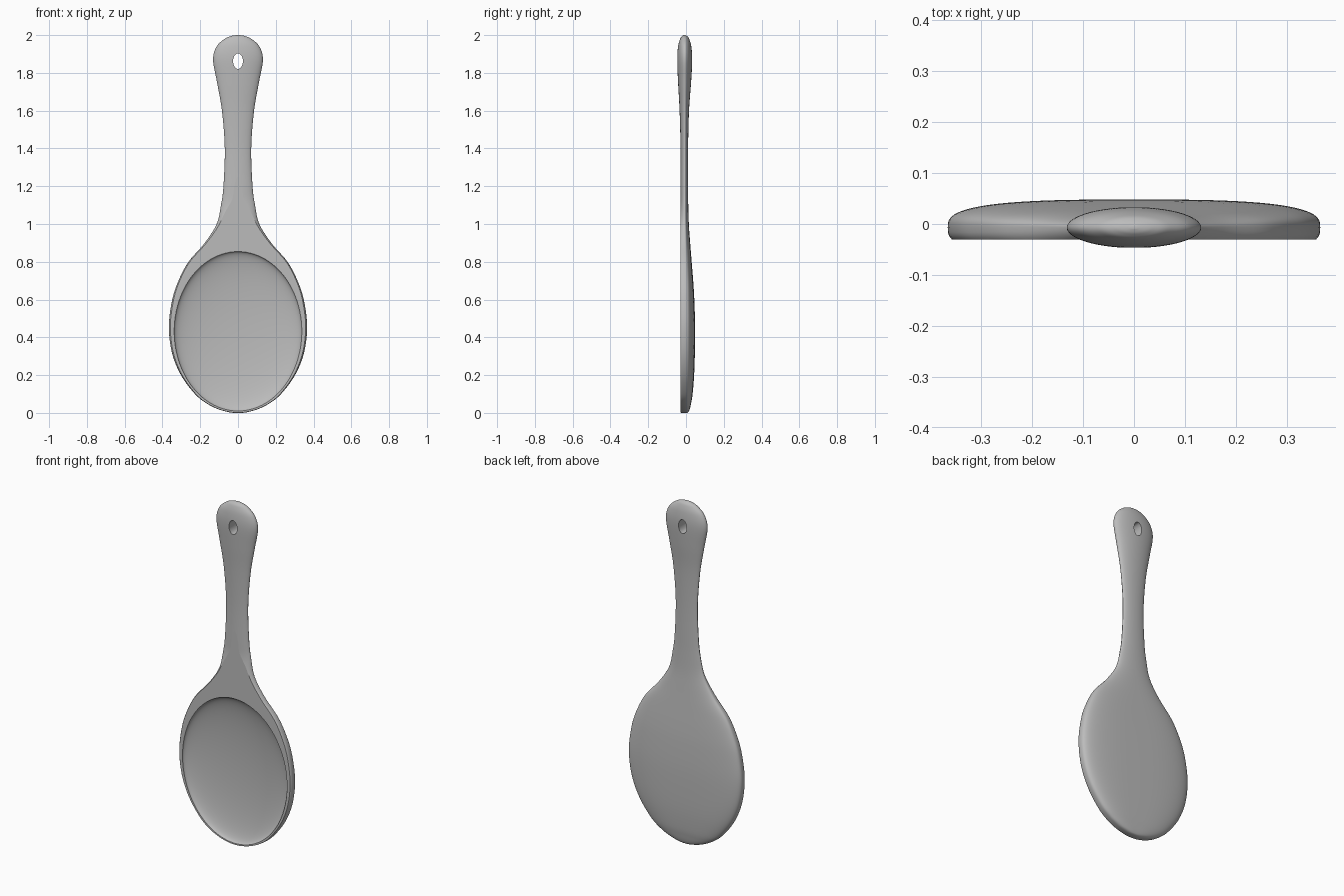
import bpy, bmesh, math

if "Cube" in bpy.data.objects:
    bpy.data.objects.remove(bpy.data.objects["Cube"])

grey = bpy.data.materials.new("grey")
grey.use_nodes = True
grey.diffuse_color = (0.5, 0.5, 0.5, 1)
grey.node_tree.nodes["Principled BSDF"].inputs["Base Color"].default_value = (0.5, 0.5, 0.5, 1)

AXIS_Y = -0.007   # depth of the widest line of every section
FACE_Y = -0.03    # flat front plane around the bowl
SIDES, STEPS = 96, 6

# height, half width, front depth, back depth, section squareness
STATIONS = [
    (0.0, 0.025, 0.016, 0.012, 2.4), (0.005, 0.054, 0.030, 0.020, 2.6),
    (0.02, 0.106, 0.046, 0.027, 2.8), (0.05, 0.166, 0.056, 0.034, 3.0),
    (0.10, 0.228, 0.058, 0.042, 3.0), (0.20, 0.302, 0.058, 0.050, 3.0),
    (0.32, 0.350, 0.058, 0.054, 3.0), (0.46, 0.366, 0.058, 0.055, 3.0),
    (0.60, 0.348, 0.058, 0.051, 3.0), (0.70, 0.315, 0.058, 0.045, 3.0),
    (0.80, 0.262, 0.058, 0.037, 2.8), (0.90, 0.176, 0.056, 0.029, 2.4),
    (1.00, 0.113, 0.044, 0.022, 2.1), (1.10, 0.090, 0.0268, 0.019, 2.0),
    (1.20, 0.077, 0.0238, 0.018, 2.0), (1.40, 0.070, 0.022, 0.018, 2.0),
    (1.60, 0.085, 0.027, 0.023, 2.0), (1.75, 0.111, 0.035, 0.034, 2.0),
    (1.87, 0.132, 0.040, 0.040, 2.0), (1.94, 0.113, 0.035, 0.035, 2.0),
    (1.98, 0.071, 0.024, 0.024, 2.0), (1.995, 0.037, 0.013, 0.013, 2.0),
    (2.0, 0.006, 0.003, 0.003, 2.0),
]


def smooth_rows(rows):
    """Catmull-Rom interpolation between stations."""
    out = []
    for i in range(len(rows) - 1):
        a, b, c, d = rows[max(i - 1, 0)], rows[i], rows[i + 1], rows[min(i + 2, len(rows) - 1)]
        for k in range(STEPS):
            t = k / STEPS
            out.append([0.5 * (2 * q + (r - p) * t + (2 * p - 5 * q + 4 * r - s) * t * t
                               + (3 * q - p - 3 * r + s) * t ** 3)
                        for p, q, r, s in zip(a, b, c, d)])
    return out + [list(rows[-1])]


def power(v, n):
    return math.copysign(abs(v) ** (2 / n), v) if abs(v) > 1e-9 else 0.0


# Body: loft of rounded sections from bowl tip to handle end
bm = bmesh.new()
rings = []
for z, w, front, back, n in smooth_rows(STATIONS):
    ring = []
    for k in range(SIDES):
        a = 2 * math.pi * k / SIDES
        s = power(math.sin(a), n)
        ring.append(bm.verts.new((w * power(math.cos(a), n),
                                  AXIS_Y + s * (back if s > 0 else front), max(z, 0))))
    rings.append(ring)
for lo, hi in zip(rings, rings[1:]):
    for k in range(SIDES):
        j = (k + 1) % SIDES
        bm.faces.new((lo[k], lo[j], hi[j], hi[k]))
bm.faces.new(rings[0][::-1])
bm.faces.new(rings[-1])
bmesh.ops.recalc_face_normals(bm, faces=bm.faces)
mesh = bpy.data.meshes.new("spoon")
bm.to_mesh(mesh)
bm.free()
spoon = bpy.data.objects.new("spoon", mesh)
bpy.context.collection.objects.link(spoon)
mesh.materials.append(grey)


def cut(cutter):
    """Subtract the cutter from the spoon and discard it."""
    cutter.hide_render = True
    bpy.context.view_layer.objects.active = spoon
    mod = spoon.modifiers.new("cut", "BOOLEAN")
    mod.operation = "DIFFERENCE"
    mod.solver = "EXACT"
    mod.object = cutter
    bpy.ops.object.modifier_apply(modifier=mod.name)
    bpy.data.objects.remove(cutter)


# Flat front face
bpy.ops.mesh.primitive_cube_add(size=1, location=(0, FACE_Y - 0.1, 0.6))
box = bpy.context.object
box.scale = (1, 0.2, 1.5)
cut(box)

# Hollow of the bowl
bpy.ops.mesh.primitive_uv_sphere_add(segments=96, ring_count=64, location=(0, FACE_Y, 0.432))
hollow = bpy.context.object
hollow.rotation_euler = (math.pi / 2, 0, 0.0)
hollow.scale = (0.338, 0.422, 0.062)
cut(hollow)

# Hanging hole
bpy.ops.mesh.primitive_cylinder_add(vertices=48, radius=1, depth=0.4, location=(0, 0, 1.862))
hole = bpy.context.object
hole.rotation_euler = (math.pi / 2, 0, 0)
hole.scale = (0.026, 0.041, 1)
cut(hole)

# Smooth shading, with a crisp border around the flat face
bpy.ops.object.select_all(action="DESELECT")
spoon.select_set(True)
bpy.context.view_layer.objects.active = spoon
bpy.ops.object.shade_smooth_by_angle(angle=math.radians(35))
bm = bmesh.new()
bm.from_mesh(spoon.data)
flat = {f for f in bm.faces if all(abs(v.co.y - FACE_Y) < 1e-5 for v in f.verts)}
for e in bm.edges:
    if len([f for f in e.link_faces if f in flat]) == 1:
        e.smooth = False
for f in flat:
    f.smooth = False
bm.to_mesh(spoon.data)
bm.free()
